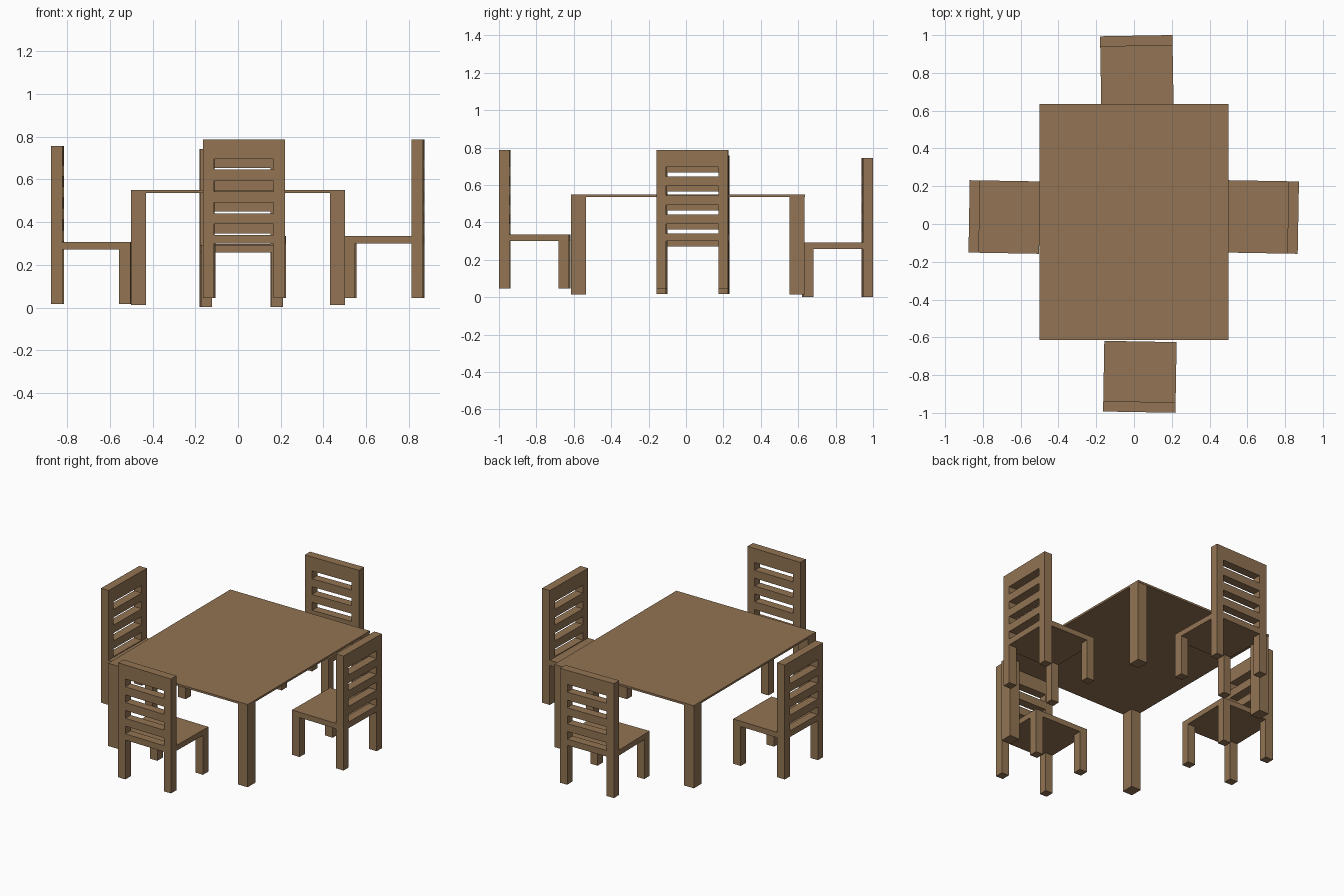
import bpy
import bmesh
from math import radians
from mathutils import Matrix, Vector

if "Cube" in bpy.data.objects:
    bpy.data.objects.remove(bpy.data.objects["Cube"])

wood = bpy.data.materials.new("brown wood")
wood.diffuse_color = (0.29, 0.175, 0.088, 1)
wood.use_nodes = True
wood.node_tree.nodes["Principled BSDF"].inputs["Base Color"].default_value = wood.diffuse_color


def boxes(name, spans, matrix=Matrix()):
    """One object made of boxes given as (x0, x1, y0, y1, z0, z1)."""
    bm = bmesh.new()
    for x0, x1, y0, y1, z0, z1 in spans:
        m = Matrix.Translation(((x0 + x1) / 2, (y0 + y1) / 2, (z0 + z1) / 2))
        m = m @ Matrix.Diagonal((x1 - x0, y1 - y0, z1 - z0, 1))
        bmesh.ops.create_cube(bm, size=1, matrix=m)
    mesh = bpy.data.meshes.new(name)
    bm.to_mesh(mesh)
    bm.free()
    mesh.materials.append(wood)
    ob = bpy.data.objects.new(name, mesh)
    ob.matrix_world = matrix
    bpy.context.collection.objects.link(ob)
    return ob


# Table: thin top and four corner legs
boxes("table_top", [(-0.5, 0.5, -0.615, 0.635, 0.536, 0.549)])
boxes("table_legs", [(x, x + 0.07, y, y + 0.08, 0.013, 0.536)
                     for x in (-0.5, 0.43) for y in (-0.615, 0.553)])

W, D = 0.1915, 0.187    # chair half width and half depth
POST, BACK = 0.052, 0.055


def chair(side, x, y, z, angle):
    m = Matrix.Translation(Vector((x, y, z))) @ Matrix.Rotation(radians(angle), 4, 'Z')
    yb = -D + BACK
    # Back: two tall posts that are also the rear legs
    boxes(side + "_chair_posts", [(-W, -W + POST, -D, yb, 0, 0.741),
                                  (W - POST, W, -D, yb, 0, 0.741)], m)
    # Head rail, three slats and bottom rail
    rails = [(0.65, 0.741), (0.548, 0.6), (0.447, 0.498), (0.345, 0.396), (0.255, 0.295)]
    boxes(side + "_chair_slats", [(-W + POST, W - POST, -D, yb, a, b) for a, b in rails], m)
    # Seat and front legs
    boxes(side + "_chair_seat", [(-W, W, yb, D, 0.255, 0.29)], m)
    boxes(side + "_chair_front_legs", [(-W, -W + POST, D - BACK, D, 0, 0.255),
                                       (W - POST, W, D - BACK, D, 0, 0.255)], m)


# Four chairs around the table, each turned slightly off square
chair("front", 0.031, -0.809, 0.045, -1)
chair("back", 0.015, 0.81, 0.002, 181)
chair("left", -0.686, 0.037, 0.016, -91)
chair("right", 0.683, 0.037, 0.045, 89)
